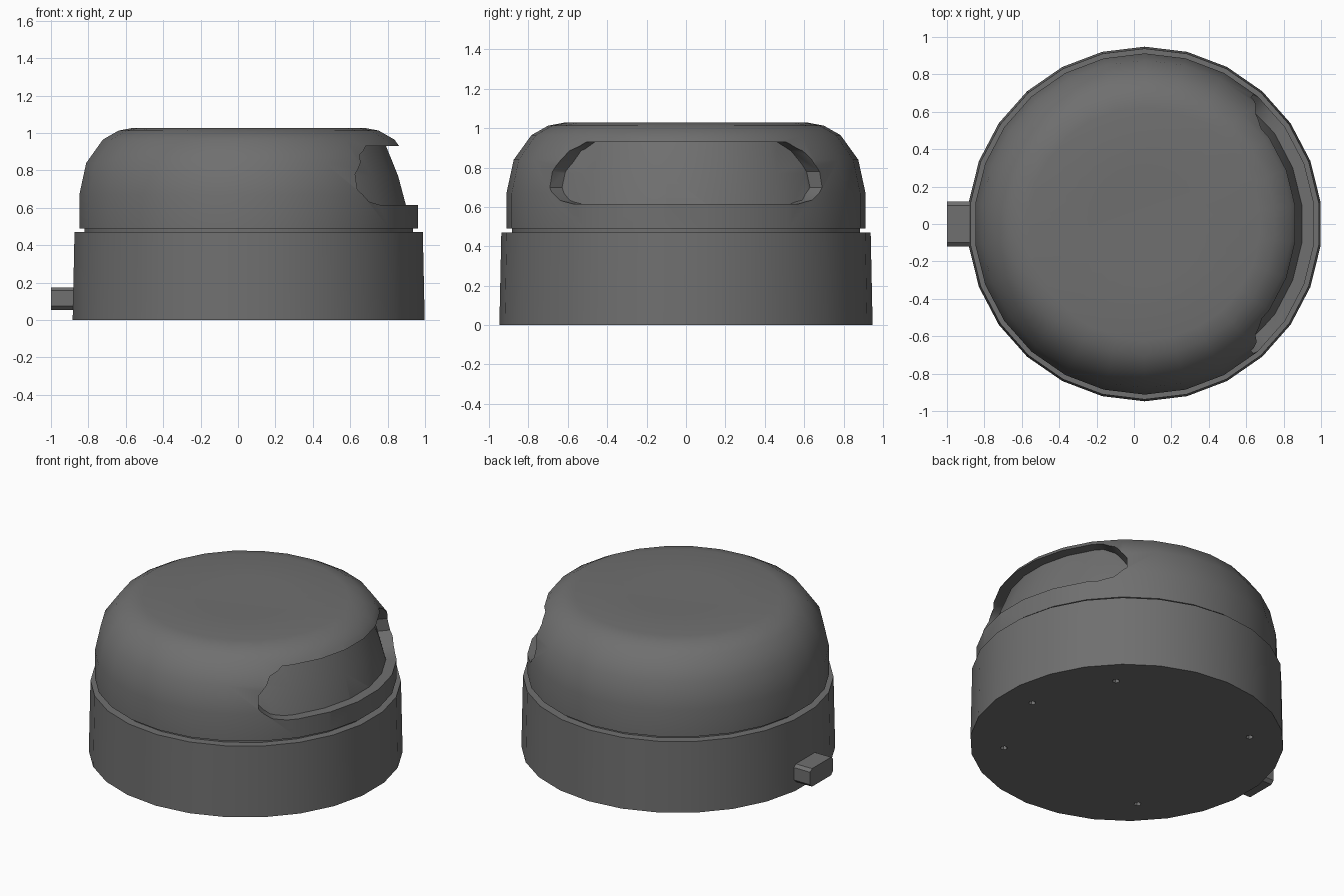
import bpy, bmesh
from math import sin, cos, pi, radians

if "Cube" in bpy.data.objects:
    bpy.data.objects.remove(bpy.data.objects["Cube"])

CX = 0.057     # axis of the round body
SIDES = 26

# Dark plastic used by every part
dark = bpy.data.materials.new("dark_plastic")
dark.diffuse_color = (0.16, 0.16, 0.16, 1)
dark.use_nodes = True
dark.node_tree.nodes["Principled BSDF"].inputs["Base Color"].default_value = dark.diffuse_color


def finish(name, bm):
    bmesh.ops.recalc_face_normals(bm, faces=bm.faces)
    me = bpy.data.meshes.new(name)
    bm.to_mesh(me)
    bm.free()
    me.materials.append(dark)
    ob = bpy.data.objects.new(name, me)
    bpy.context.collection.objects.link(ob)
    return ob


def activate(ob):
    bpy.ops.object.select_all(action='DESELECT')
    ob.select_set(True)
    bpy.context.view_layer.objects.active = ob


def smooth(ob, angle=35):
    activate(ob)
    bpy.ops.object.shade_smooth_by_angle(angle=radians(angle))


def loft(bm, loops):
    """Bridge equal loops of points and cap both ends."""
    rings = [[bm.verts.new(p) for p in loop] for loop in loops]
    n = len(rings[0])
    for a, b in zip(rings, rings[1:]):
        for i in range(n):
            j = (i + 1) % n
            bm.faces.new((a[i], a[j], b[j], b[i]))
    bm.faces.new(rings[0][::-1])
    bm.faces.new(rings[-1])


def revolve(name, profile):
    bm = bmesh.new()
    angs = [pi / 2 + 2 * pi * i / SIDES for i in range(SIDES)]
    loft(bm, [[(CX + r * cos(a), r * sin(a), z) for a in angs] for r, z in profile])
    return finish(name, bm)


def cut(ob, cutter):
    m = ob.modifiers.new("cut", 'BOOLEAN')
    m.operation, m.solver, m.object = 'DIFFERENCE', 'EXACT', cutter
    activate(ob)
    bpy.ops.object.modifier_apply(modifier="cut")
    bpy.data.objects.remove(cutter)


# Base drum with the narrow neck on top
base = revolve("base", [(0.948, 0), (0.938, 0.47), (0.885, 0.47), (0.885, 0.495)])

# Screw holes in the underside
bm = bmesh.new()
for deg in (0, 45, 135, 225, 315):
    x, y = CX + 0.745 * cos(radians(deg)), 0.745 * sin(radians(deg))
    loft(bm, [[(x + 0.022 * cos(k * pi / 3), y + 0.022 * sin(k * pi / 3), z)
               for k in range(6)] for z in (-0.03, 0.03)])
cut(base, finish("hole_cutter", bm))
smooth(base)

# Domed cover
dome = revolve("dome_cover", [(0.912, 0.49), (0.912, 0.67), (0.875, 0.84), (0.785, 0.965),
                              (0.70, 1.013), (0.62, 1.028), (0.3, 1.022)])

# Window recess: a rounded slot wrapped round the dome, stopping at an inner core
ends = [(50, 0.70, 0.78), (45, 0.635, 0.885), (39, 0.615, 0.93)]
step = 360 / SIDES
middle = [((k + 0.5) * step, 0.615, 0.93) for k in range(1, -3, -1)]
columns = ends + middle + [(-a, lo, hi) for a, lo, hi in reversed(ends)]
bm = bmesh.new()
loft(bm, [[(CX + r * cos(radians(a)), r * sin(radians(a)), z)
           for r, z in ((0.66, lo), (1.0, lo), (1.0, hi), (0.66, hi))]
          for a, lo, hi in columns])
slot = finish("slot_cutter", bm)
core = revolve("core_cutter", [(0.86, 0.5), (0.848, 0.61), (0.805, 0.77),
                               (0.74, 0.93), (0.70, 0.99)])
cut(slot, core)
cut(dome, slot)
smooth(dome)

# Cable stub on the left
section = [(0.12, 0.075), (0.12, 0.158), (0.10, 0.175), (-0.10, 0.175),
           (-0.12, 0.158), (-0.12, 0.075), (-0.10, 0.055), (0.10, 0.055)]
bm = bmesh.new()
loft(bm, [[(x, y, z) for y, z in section] for x in (-1.0, -0.86)])
finish("cable_stub", bm)
